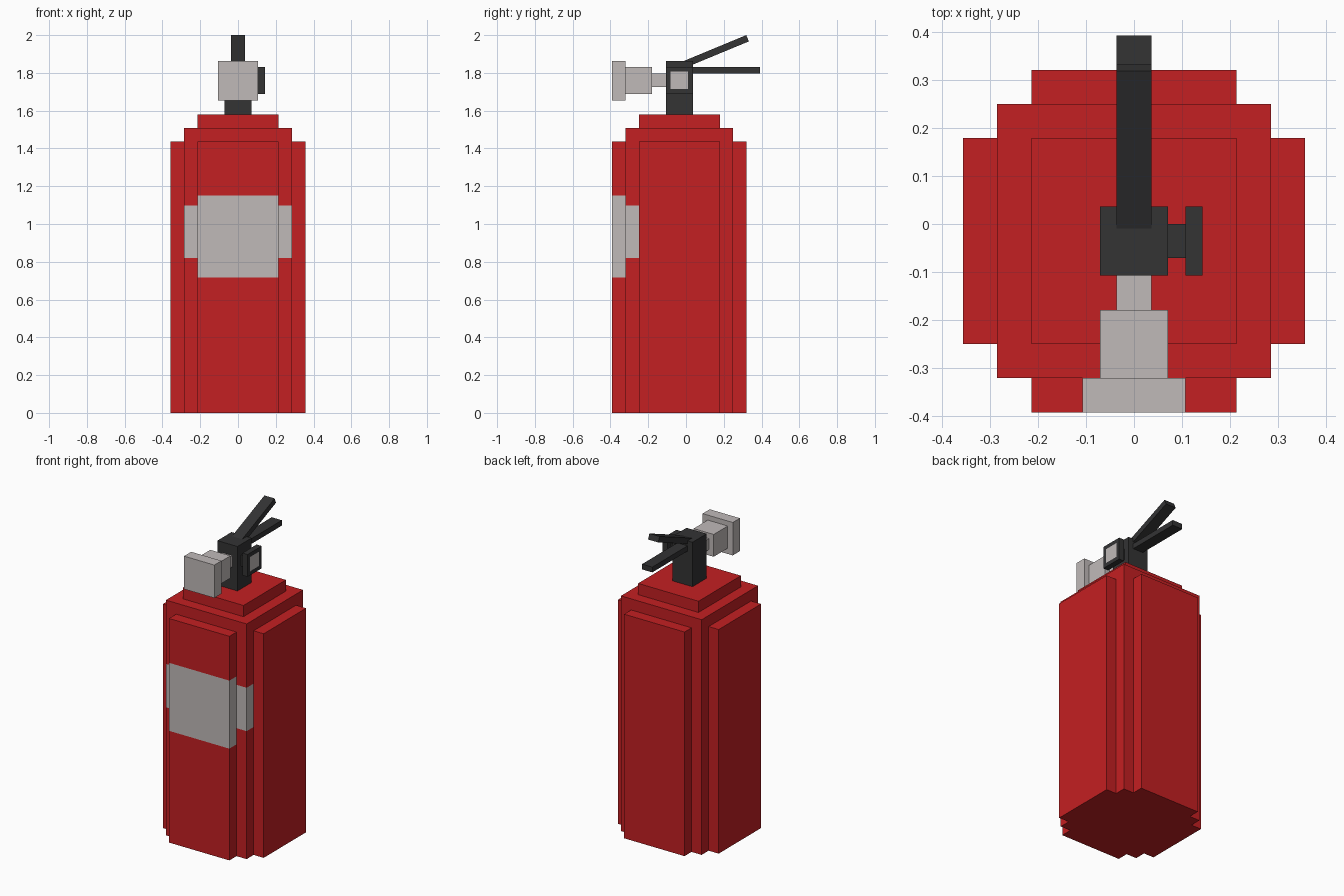
import bpy
import bmesh
import math
from mathutils import Matrix, Vector

cube = bpy.data.objects.get("Cube")
if cube:
    bpy.data.objects.remove(cube, do_unlink=True)


def material(name, colour):
    mat = bpy.data.materials.new(name)
    mat.use_nodes = True
    mat.diffuse_color = (*colour, 1)
    mat.node_tree.nodes["Principled BSDF"].inputs["Base Color"].default_value = (*colour, 1)
    return mat


RED = material("red paint", (0.55, 0.014, 0.016))
GREY = material("light grey", (0.53, 0.49, 0.485))
DARK = material("dark rubber", (0.033, 0.033, 0.034))


def box(name, x, y, z, mats, edit=None):
    """Box spanning three (low, high) ranges, with an optional bmesh edit."""
    bm = bmesh.new()
    bmesh.ops.create_cube(bm, size=1)
    size = [r[1] - r[0] for r in (x, y, z)]
    centre = Vector([(r[0] + r[1]) / 2 for r in (x, y, z)])
    bmesh.ops.transform(bm, matrix=Matrix.Translation(centre) @ Matrix.Diagonal((*size, 1)), verts=bm.verts)
    if edit:
        edit(bm)
    mesh = bpy.data.meshes.new(name)
    bm.to_mesh(mesh)
    bm.free()
    for mat in mats:
        mesh.materials.append(mat)
    obj = bpy.data.objects.new(name, mesh)
    bpy.context.scene.collection.objects.link(obj)
    return obj


def sym(half):
    return (-half, half)


def label_band(low, high, back):
    """Cut a label band into the upright faces in front of the back limit."""
    def edit(bm):
        for co, no in (((0, 0, low), (0, 0, 1)), ((0, 0, high), (0, 0, 1)), ((0, back, 0), (0, 1, 0))):
            geom = bm.verts[:] + bm.edges[:] + bm.faces[:]
            bmesh.ops.bisect_plane(bm, geom=geom, plane_co=co, plane_no=no, dist=1e-5)
        for f in bm.faces:
            c = f.calc_center_median()
            if low < c.z < high and c.y < back and abs(f.normal.z) < 0.5:
                f.material_index = 1
    return edit


def dial_face(bm):
    """Inset a light square in the outer side of the gauge."""
    bm.normal_update()
    face = max(bm.faces, key=lambda f: f.calc_center_median().x)
    bmesh.ops.inset_individual(bm, faces=[face], thickness=0.036)
    face.material_index = 1


# Tank: core, stepped panels on each side and a shoulder
SHOULDER = 1.436
TANK_TOP = 1.507
box("tank_core", sym(0.286), (-0.321, 0.25), (0, TANK_TOP), [RED, GREY], label_band(0.82, 1.098, -0.25))
box("front_panel", sym(0.214), (-0.393, -0.321), (0, SHOULDER), [RED, GREY], label_band(0.716, 1.152, -0.321))
box("back_panel", sym(0.214), (0.25, 0.321), (0, SHOULDER), [RED])
for side, x in (("left", (0.286, 0.357)), ("right", (-0.357, -0.286))):
    box(side + "_panel", x, (-0.25, 0.179), (0, SHOULDER), [RED])
box("shoulder", sym(0.214), (-0.25, 0.179), (TANK_TOP, 1.579), [RED])

# Valve and nozzle
box("valve", sym(0.071), (-0.107, 0.036), (1.579, 1.864), [DARK])
box("nozzle_neck", sym(0.036), (-0.179, -0.107), (1.725, 1.796), [GREY])
box("nozzle_body", sym(0.071), (-0.321, -0.179), (1.689, 1.832), [GREY])
box("nozzle_flare", sym(0.107), (-0.393, -0.321), (1.653, 1.864), [GREY])

# Pressure gauge
box("gauge_stem", (0.071, 0.107), (-0.071, 0), (1.725, 1.796), [DARK])
box("gauge", (0.107, 0.143), (-0.107, 0.036), (1.689, 1.832), [DARK, GREY], dial_face)

# Handles: a level grip and a tilted lever
box("lower_handle", sym(0.036), (0, 0.393), (1.798, 1.832), [DARK])
lever = box("upper_lever", sym(0.036), (-0.357, 0), (-0.036, 0), [DARK])
lever.location = (0, 0.319, 2.0)
lever.rotation_euler.x = math.radians(22.5)
